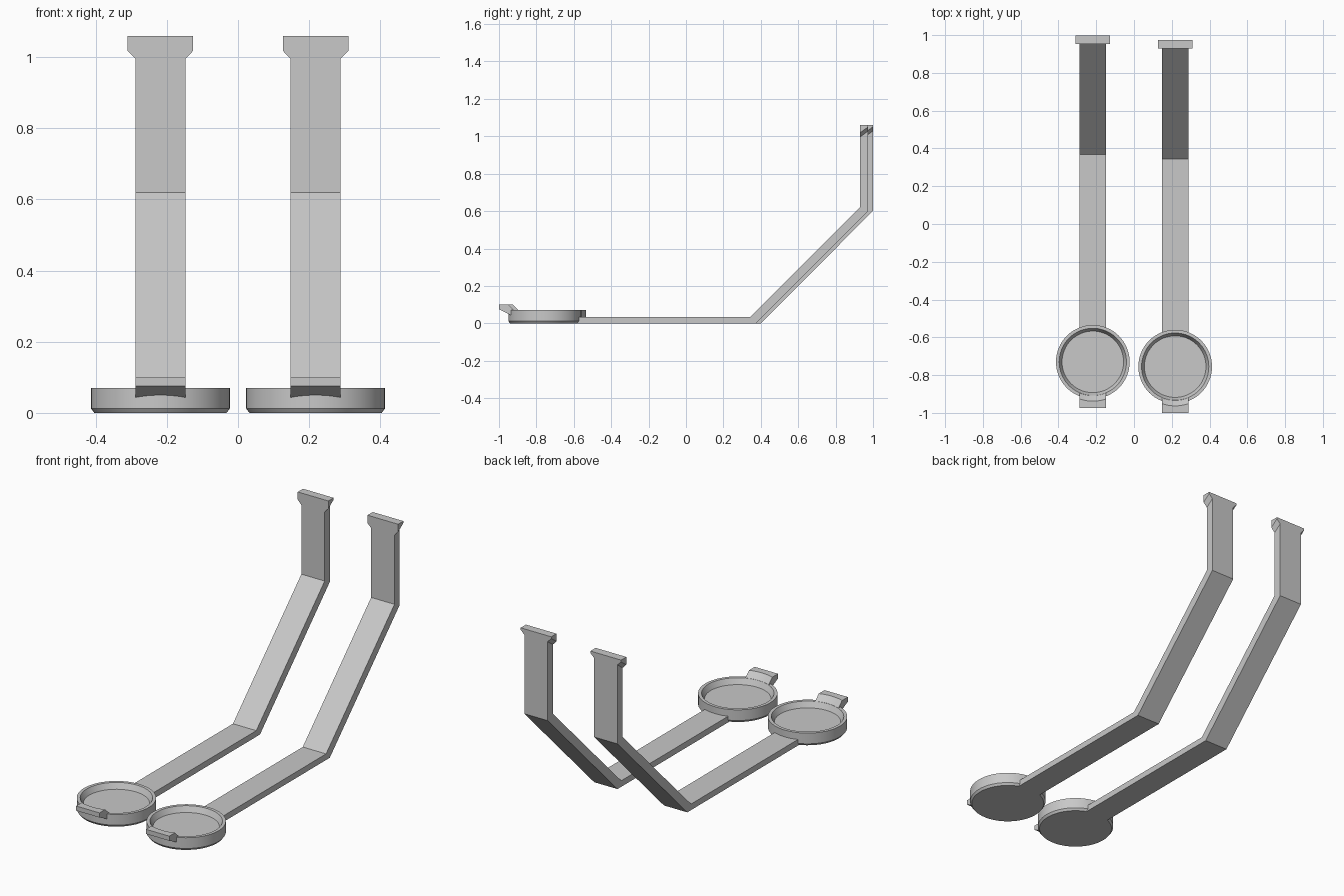
import bpy, bmesh, math

if "Cube" in bpy.data.objects:
    bpy.data.objects.remove(bpy.data.objects["Cube"])

grey = bpy.data.materials.new("plain grey")
grey.diffuse_color = (0.58, 0.58, 0.58, 1)
grey.use_nodes = True
grey.node_tree.nodes["Principled BSDF"].inputs["Base Color"].default_value = grey.diffuse_color

HALF = 0.07          # half width of the strap
DISC_Y = -0.755      # centre of the round cup


def make_object(name, bm, location, smooth=False):
    bmesh.ops.recalc_face_normals(bm, faces=bm.faces)
    mesh = bpy.data.meshes.new(name)
    bm.to_mesh(mesh)
    bm.free()
    mesh.materials.append(grey)
    obj = bpy.data.objects.new(name, mesh)
    bpy.context.collection.objects.link(obj)
    obj.location = location
    if smooth:
        bpy.context.view_layer.objects.active = obj
        obj.select_set(True)
        bpy.ops.object.shade_smooth_by_angle(angle=math.radians(25))
        obj.select_set(False)


def loft(rings, closed=False):
    """Skin a row of equal closed rings; cap the ends unless the row is closed."""
    bm = bmesh.new()
    rows = [[bm.verts.new(p) for p in ring] for ring in rings]
    n = len(rows[0])
    pairs = list(zip(rows, rows[1:]))
    if closed:
        pairs.append((rows[-1], rows[0]))
    for a, b in pairs:
        for i in range(n):
            j = (i + 1) % n
            bm.faces.new((a[i], a[j], b[j], b[i]))
    if not closed:
        bm.faces.new(rows[0][::-1])
        bm.faces.new(rows[-1])
    return bm


def strap(name, loc):
    # bent strip: flat run, 45 degree rise, upright end
    side = [(DISC_Y + 0.166, 0), (0.375, 0), (0.974, 0.60), (0.974, 1.06),
            (0.929, 1.06), (0.929, 0.62), (0.343, 0.033), (DISC_Y + 0.166, 0.033)]
    make_object(name, loft([[(x, y, z) for y, z in side] for x in (-HALF, HALF)]), loc)


def ear(name, loc, sign):
    # side lug at the top with a slanted underside
    def ring(y, low, mid):
        return [(sign * x, y, z) for x, z in
                ((HALF, 1.06), (0.092, 1.06), (0.092, mid), (HALF, low))]
    make_object(name, loft([ring(0.929, 0.995, 1.018), ring(0.974, 1.028, 1.05)]), loc)


def cup(name, loc, steps=64):
    # shallow round dish with bevelled foot and sloping inner wall
    profile = [(0.186, 0), (0.195, 0.012), (0.195, 0.07),
               (0.178, 0.07), (0.163, 0.04)]
    rings = []
    for r, z in profile:
        rings.append([(r * math.cos(a), DISC_Y + r * math.sin(a), z)
                      for a in (2 * math.pi * k / steps for k in range(steps))])
    make_object(name, loft(rings), loc, smooth=True)


def tab(name, loc, steps=12):
    # finger tab: flat lip that slopes down to the rim along an arc
    def arc(r, x):
        return DISC_Y - math.sqrt(r * r - x * x)
    rings = []
    for k in range(steps + 1):
        x = HALF * (2 * k / steps - 1)
        back = arc(0.192, x)
        rings.append([(x, -1.0, 0.075), (x, -1.0, 0.10), (x, arc(0.208, x), 0.10),
                      (x, arc(0.179, x), 0.0702), (x, back, 0.0695),
                      (x, back, 0.075 - 0.5 * (back + 1.0))])
    make_object(name, loft(rings), loc, smooth=True)


# two matching arms, the left one set slightly further back
for label, loc in (("left", (-0.218, 0.025, 0)), ("right", (0.218, 0, 0))):
    strap(label + "_strap", loc)
    ear(label + "_outer_ear", loc, -1 if label == "left" else 1)
    ear(label + "_inner_ear", loc, 1 if label == "left" else -1)
    cup(label + "_cup", loc)
    tab(label + "_tab", loc)
